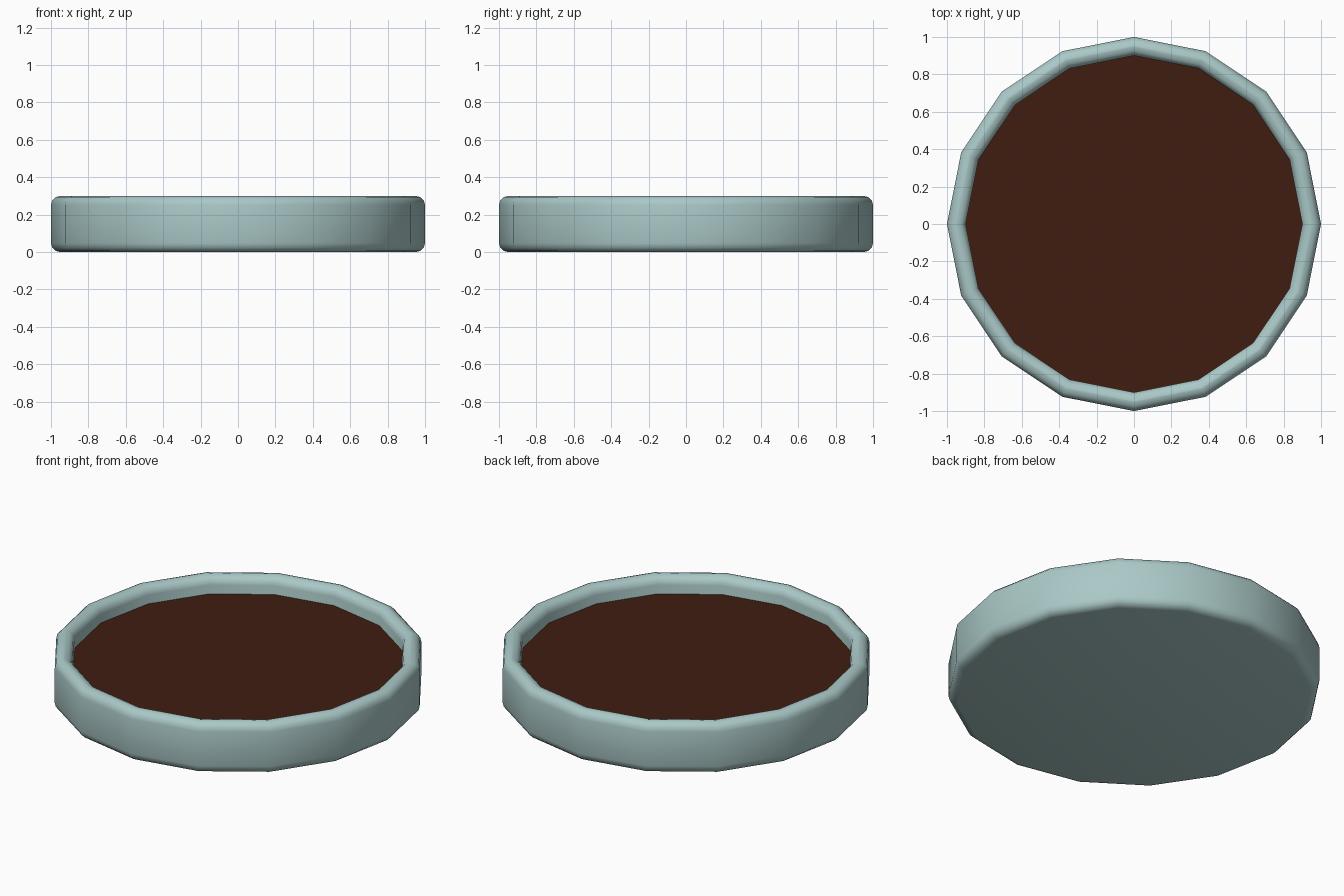
import bpy, math

if "Cube" in bpy.data.objects:
    bpy.data.objects.remove(bpy.data.objects["Cube"])

SIDES = 16


def lathe(name, profile, color=None):
    """Revolve an (r, z) profile around z, capping both ends with one face."""
    n = SIDES
    verts = [(r * math.cos(2 * math.pi * i / n), r * math.sin(2 * math.pi * i / n), z)
             for r, z in profile for i in range(n)]
    faces = [(k * n + i, k * n + (i + 1) % n, (k + 1) * n + (i + 1) % n, (k + 1) * n + i)
             for k in range(len(profile) - 1) for i in range(n)]
    last = (len(profile) - 1) * n
    faces.append(tuple(reversed(range(n))))
    faces.append(tuple(range(last, last + n)))
    mesh = bpy.data.meshes.new(name)
    mesh.from_pydata(verts, [], faces)
    obj = bpy.data.objects.new(name, mesh)
    bpy.context.collection.objects.link(obj)
    if color:
        mat = bpy.data.materials.new(name + "_color")
        mat.diffuse_color = color
        mat.use_nodes = True
        mat.node_tree.nodes["Principled BSDF"].inputs["Base Color"].default_value = mat.diffuse_color
        mesh.materials.append(mat)
    return obj


# Shallow dish with rounded rim and base edge
dish = lathe("dish", [(1.0, 0.0), (1.0, 0.3), (0.9, 0.3), (0.9, 0.1)],
             (0.40, 0.58, 0.57, 1))
bevel = dish.modifiers.new("rounded_edges", 'BEVEL')
bevel.width = 0.048
bevel.segments = 3
bevel.limit_method = 'ANGLE'
bevel.angle_limit = math.radians(40)
dish.data.polygons.foreach_set("use_smooth", [True] * len(dish.data.polygons))

# Flat dark filling inside the dish
lathe("soil", [(0.9, 0.15), (0.9, 0.2)], (0.05, 0.012, 0.005, 1))
